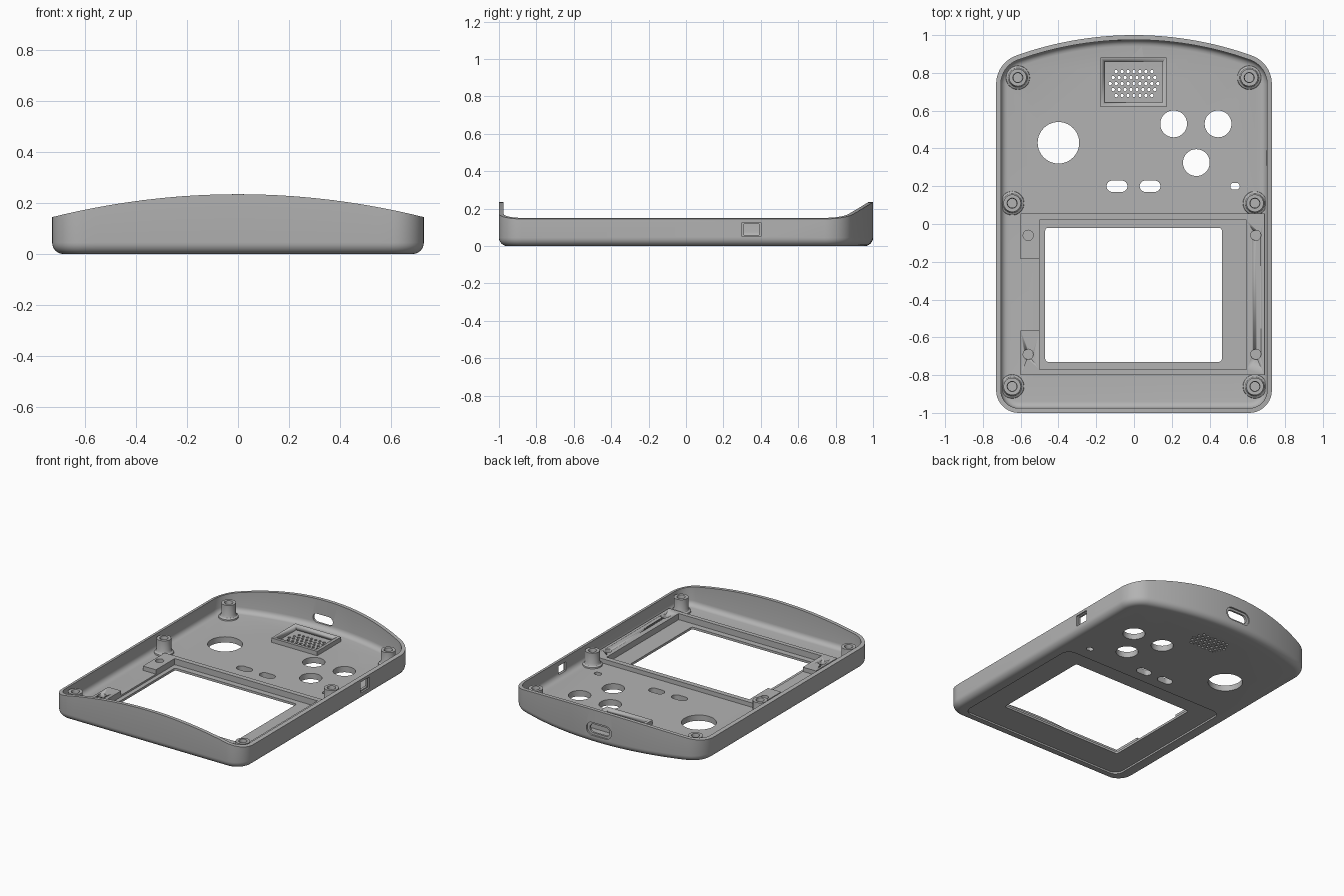
import bpy, bmesh, math
from math import sin, cos, pi

if "Cube" in bpy.data.objects:
    bpy.data.objects.remove(bpy.data.objects["Cube"])

FLOOR = 0.04
WALL = 0.025

grey = bpy.data.materials.new("plastic_grey")
grey.diffuse_color = (0.45, 0.45, 0.45, 1)
grey.use_nodes = True
grey.node_tree.nodes["Principled BSDF"].inputs["Base Color"].default_value = grey.diffuse_color


def finish(name, bm, smooth=True):
    bmesh.ops.recalc_face_normals(bm, faces=bm.faces[:])
    me = bpy.data.meshes.new(name)
    bm.to_mesh(me)
    bm.free()
    ob = bpy.data.objects.new(name, me)
    bpy.context.collection.objects.link(ob)
    me.materials.append(grey)
    if smooth:
        shade(ob)
    return ob


def shade(ob):
    bpy.ops.object.select_all(action='DESELECT')
    ob.select_set(True)
    bpy.context.view_layer.objects.active = ob
    bpy.ops.object.shade_smooth_by_angle(angle=math.radians(30))


def loft(name, rings, closed_ends=True):
    """Bridge rings of equal length and cap both ends."""
    bm = bmesh.new()
    vs = [[bm.verts.new(p) for p in r] for r in rings]
    n = len(vs[0])
    for a, b in zip(vs, vs[1:]):
        for i in range(n):
            j = (i + 1) % n
            bm.faces.new((a[i], a[j], b[j], b[i]))
    if closed_ends:
        bm.faces.new(vs[0])
        bm.faces.new(vs[-1])
    return finish(name, bm)


def arc(cx, cy, r, a0, a1, n):
    return [(cx + r * cos(a0 + (a1 - a0) * i / n), cy + r * sin(a0 + (a1 - a0) * i / n))
            for i in range(n + 1)]


def outline(d):
    """Shell footprint, moved inwards by d."""
    yc = -0.85 + math.sqrt(1.69 ** 2 - 0.57 ** 2)
    t = math.atan2(yc + 0.85, 0.57)
    front = [(-0.61 + 1.22 * i / 24, -1 + d) for i in range(1, 24)]
    return (front + arc(0.61, -0.88, 0.12 - d, -pi / 2, 0, 10)
            + arc(0.57, yc, 0.16 - d, 0, t, 10)
            + arc(0, -0.85, 1.85 - d, t, pi - t, 30)[1:-1]
            + arc(-0.57, yc, 0.16 - d, pi - t, pi, 10)
            + arc(-0.61, -0.88, 0.12 - d, pi, 1.5 * pi, 10))


def rounded(cx, cy, w, h, r, n=8):
    pts = []
    for k, (sx, sy) in enumerate(((1, 1), (-1, 1), (-1, -1), (1, -1))):
        pts += arc(cx + sx * (w / 2 - r), cy + sy * (h / 2 - r), r, k * pi / 2, (k + 1) * pi / 2, n)
    # drop doubled points where straight sides vanish
    return [p for i, p in enumerate(pts) if math.dist(p, pts[i - 1]) > 1e-5]


def circle(cx, cy, r, n=40):
    return arc(cx, cy, r, 0, 2 * pi, n)[:-1]


def rect(x0, x1, y0, y1):
    return [(x0, y0), (x1, y0), (x1, y1), (x0, y1)]


def prism(name, pts, lo, hi, axis='z'):
    put = {'z': lambda p, h: (p[0], p[1], h),
           'y': lambda p, h: (p[0], h, p[1]),
           'x': lambda p, h: (h, p[0], p[1])}[axis]
    return loft(name, [[put(p, h) for p in pts] for h in (lo, hi)])


def cut(ob, pts, lo, hi, axis='z'):
    c = prism("cutter", pts, lo, hi, axis)
    c.hide_render = True
    m = ob.modifiers.new("cut", 'BOOLEAN')
    m.operation, m.solver, m.object = 'DIFFERENCE', 'EXACT', c
    bpy.ops.object.select_all(action='DESELECT')
    ob.select_set(True)
    bpy.context.view_layer.objects.active = ob
    bpy.ops.object.modifier_apply(modifier=m.name)
    bpy.data.objects.remove(c)


# Shell: rounded bottom edge, arched rim, inner wall and filleted floor
rim = lambda x: 0.235 - 0.169 * x * x
rings = []
for i in range(7):
    a = i / 6 * pi / 2
    rings.append([(x, y, 0.045 * (1 - sin(a))) for x, y in outline(0.045 * (1 - cos(a)))])
rings.reverse()
rings = rings[::-1] if rings[0][0][2] > rings[-1][0][2] else rings
# order the fillet from the flat underside up to the vertical wall
rings = [[(x, y, 0.045 * (1 - cos(k / 6 * pi / 2)))
          for x, y in outline(0.045 * (1 - sin(k / 6 * pi / 2)))] for k in range(7)]
rings.append([(x, y, rim(x)) for x, y in outline(0)])
rings.append([(x, y, rim(x)) for x, y in outline(WALL)])
for k in range(6):
    a = k / 5 * pi / 2
    rings.append([(x, y, FLOOR + 0.035 * (1 - sin(a)))
                  for x, y in outline(WALL + 0.035 * (1 - cos(a)))])
shell = loft("shell", rings)

# Screen: glass recess underneath, panel recess inside, window
cut(shell, rounded(0, -0.415, 1.27, 1.03, 0.06), -0.1, 0.012)
cut(shell, rect(-0.5, 0.595, -0.77, 0.02), 0.028, 0.1)
cut(shell, rounded(-0.0025, -0.375, 0.935, 0.71, 0.015, 4), -0.1, 0.1)

# Direction pad, three buttons, two slots and a light hole
for x, y, r in ((-0.4, 0.43, 0.11), (0.21, 0.53, 0.071), (0.445, 0.53, 0.071), (0.33, 0.325, 0.071)):
    cut(shell, circle(x, y, r), -0.1, 0.1)
for x, w, h in ((-0.09, 0.11, 0.06), (0.085, 0.11, 0.06), (0.535, 0.05, 0.036)):
    cut(shell, rounded(x, 0.2, w, h, h / 2), -0.1, 0.1)

# Speaker grille
for row, count in enumerate((7, 8, 9, 8, 7)):
    for i in range(count):
        cut(shell, circle((i - (count - 1) / 2) * 0.0317, 0.807 - row * 0.0317, 0.0095, 12), -0.1, 0.1)

# Side switch opening and rear port, each with a shallow outer step
cut(shell, rect(0.3, 0.4, 0.052, 0.127), 0.718, 0.8, 'x')
cut(shell, rect(0.31, 0.39, 0.06, 0.119), 0.6, 0.8, 'x')
cut(shell, rounded(-0.03, 0.1, 0.19, 0.09, 0.044), 0.988, 1.1, 'y')
cut(shell, rounded(-0.03, 0.1, 0.15, 0.06, 0.029), 0.9, 1.1, 'y')
shade(shell)

# Raised speaker rim
speaker_rim = prism("speaker_rim", rect(-0.178, 0.173, 0.62, 0.882), FLOOR - 0.005, FLOOR + 0.03)
cut(speaker_rim, rect(-0.155, 0.15, 0.643, 0.859), 0, 0.2)

# Raised screen mounts: C-shaped frame with two tabs and four pilot holes
mount = prism("screen_mount", [
    (-0.6, 0.055), (-0.6, -0.185), (-0.5, -0.185), (-0.5, 0.02), (0.595, 0.02), (0.595, -0.77),
    (-0.5, -0.77), (-0.5, -0.565), (-0.6, -0.565), (-0.6, -0.8), (0.69, -0.8), (0.69, 0.055)],
    FLOOR - 0.005, FLOOR + 0.03)
for x in (-0.56, 0.645):
    for y in (-0.06, -0.69):
        cut(mount, circle(x, y, 0.027, 24), FLOOR + 0.002, 0.2)

# Screw bosses with a flared foot and a blind hole
profile = [(0.064, FLOOR - 0.003), (0.062, FLOOR + 0.008), (0.052, FLOOR + 0.014), (0.046, FLOOR + 0.026),
           (0.046, 0.14), (0.027, 0.14), (0.024, 0.125), (0.024, 0.06)]
for x, y in ((-0.615, 0.775), (0.61, 0.775), (-0.645, 0.11), (0.64, 0.11), (-0.645, -0.86), (0.64, -0.86)):
    loft("screw_boss", [[(px, py, z) for px, py in circle(x, y, r, 32)] for r, z in profile])
